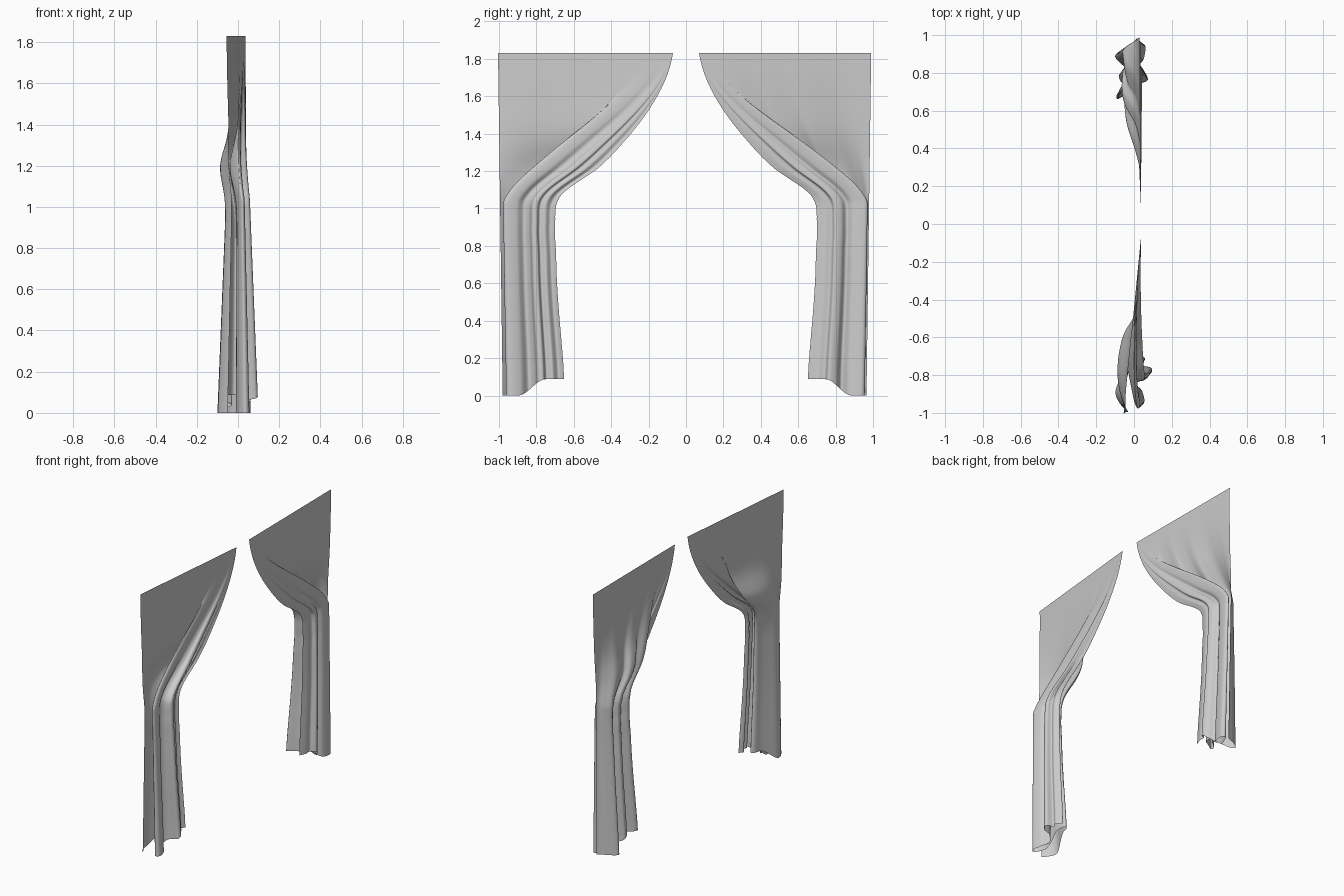
import bpy, bmesh, math
from mathutils import Vector

TOP, TIE = 1.83, 1.04
COLS, ROWS = 220, 110

cube = bpy.data.objects.get("Cube")
if cube:
    bpy.data.objects.remove(cube)

cloth = bpy.data.materials.new("grey_cloth")
cloth.use_nodes = True
GREY = (0.6, 0.6, 0.6, 1)
cloth.diffuse_color = GREY
shader = cloth.node_tree.nodes["Principled BSDF"]
shader.inputs["Base Color"].default_value = GREY
shader.inputs["Roughness"].default_value = 0.8


def spline(points, s):
    """Catmull-Rom through evenly spaced points, s from 0 to 1."""
    s = min(max(s, 0), 1) * (len(points) - 1)
    i = min(int(s), len(points) - 2)
    f = s - i
    b, c = points[i], points[i + 1]
    a = points[i - 1] if i else b
    d = points[i + 2] if i + 2 < len(points) else c
    return b + (c - a) * (f / 2) + (a * 2 - b * 5 + c * 4 - d) * (f * f / 2) \
        + (b * 3 - a - c * 3 + d) * (f ** 3 / 2)


def ease(a, b, s):
    s = min(max((s - a) / (b - a), 0), 1)
    return s * s * (3 - 2 * s)


# Distance of the swept inner edge from the centre, floor to rail
inner_edge = [.65, .655, .667, .68, .69, .695, .70, .67, .465, .318, .2, .115, .07]

# Folds at the hem (depth x, distance from the centre): a panel on one side,
# turned back at the inner edge into gathered strands on the other
front_folds = [(-.05, .98), (-.075, .95), (-.095, .91), (-.095, .87), (-.07, .81), (-.05, .76),
               (-.035, .71), (-.01, .7), (0, .76), (-.01, .84), (0, .91), (.03, .96),
               (.055, .94), (.04, .88), (0, .84), (.03, .805), (.09, .79), (.095, .76),
               (.05, .745), (.06, .71), (.03, .68), (.05, .65)]
back_folds = [(.02, .965), (0, .95), (-.05, .93), (-.1, .89), (-.06, .84), (-.03, .82),
              (-.08, .79), (-.07, .75), (-.03, .74), (-.09, .69), (-.09, .66), (-.04, .69),
              (0, .72), (0, .8), (0, .87), (.03, .95), (.06, .94), (.05, .87),
              (.02, .83), (.06, .8), (.075, .76), (.04, .74), (.04, .7), (.02, .65)]


def curtain(name, side, folds, rail_x, bulge):
    outer_hem, inner_hem = folds[0][1], folds[-1][1]
    section = [Vector((x, (outer_hem - y) / (outer_hem - inner_hem))) for x, y in folds]
    bm = bmesh.new()
    grid = []
    for r in range(ROWS + 1):
        row = []
        for c in range(COLS + 1):
            u = c / COLS
            fold = spline(section, u)
            # The hem lifts towards the gathered inner side
            hem = .087 * ease(.25, .7, fold.y)
            z = hem + (TOP - hem) * r / ROWS
            # Folds relax into a flat sheet at the rail
            rise = max(0, (z - TIE) / (TOP - TIE))
            gather = max(0, 1 - rise / .97) ** 1.6
            depth = 1 - .42 * min(z / TIE, 1)
            flat = 1 - (1 - u) ** 2.6
            t = flat + (fold.y - flat) * gather
            x = fold.x * depth * gather + (rail_x + (.037 - rail_x) * t) * (1 - gather)
            # The panel billows just above the tie
            x -= bulge * math.exp(-((z - 1.2) / .14) ** 2) * math.exp(-((t - .6) / .4) ** 2) \
                * (1 - ease(.3, .55, u))
            outer = outer_hem + .025 * z / TOP
            y = outer + (spline(inner_edge, z / TOP) - outer) * t
            row.append(bm.verts.new((x, side * y, z)))
        grid.append(row)
    for low, high in zip(grid, grid[1:]):
        for c in range(COLS):
            quad = (low[c], low[c + 1], high[c + 1], high[c])
            bm.faces.new(quad if side < 0 else quad[::-1])
    mesh = bpy.data.meshes.new(name)
    bm.to_mesh(mesh)
    bm.free()
    mesh.materials.append(cloth)
    obj = bpy.data.objects.new(name, mesh)
    bpy.context.collection.objects.link(obj)
    bpy.ops.object.select_all(action='DESELECT')
    obj.select_set(True)
    bpy.context.view_layer.objects.active = obj
    bpy.ops.object.shade_smooth_by_angle(angle=math.radians(50))


curtain("front_curtain", -1, front_folds, -.055, .06)
curtain("back_curtain", 1, back_folds, .03, .04)
